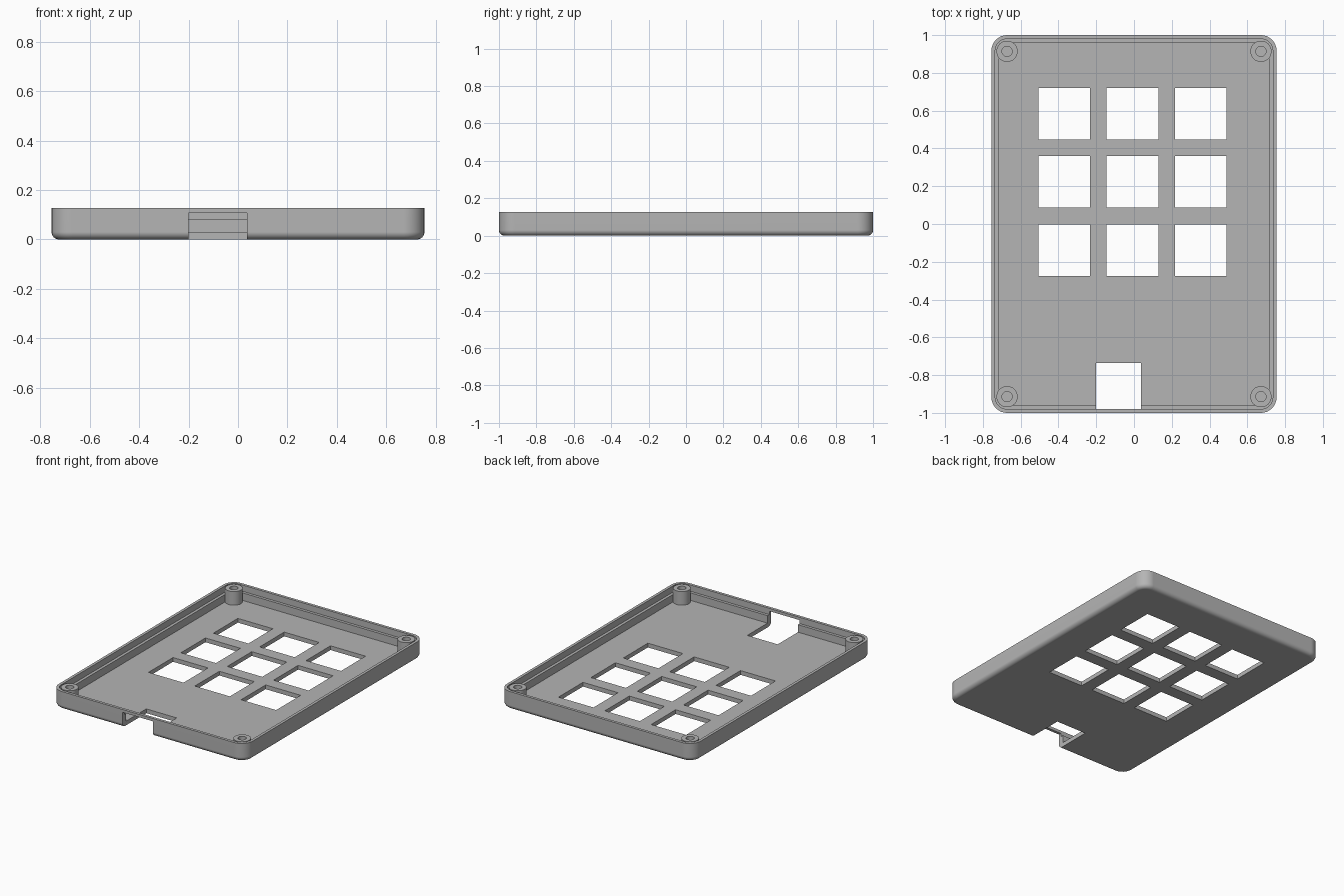
import bpy, bmesh
from math import sin, cos, pi

cube = bpy.data.objects.get("Cube")
if cube:
    bpy.data.objects.remove(cube, do_unlink=True)

HALF_X, HALF_Y, HEIGHT = 0.755, 1.0, 0.127
CORNER, FILLET, FLOOR, LEDGE = 0.083, 0.03, 0.03, 0.083
LIP, WALL = 0.02, 0.04

grey = bpy.data.materials.new("matte grey")
grey.use_nodes = True
colour = (0.46, 0.46, 0.46, 1)
grey.diffuse_color = colour
grey.node_tree.nodes["Principled BSDF"].inputs["Base Color"].default_value = colour


def add_object(name, bm):
    bmesh.ops.recalc_face_normals(bm, faces=bm.faces)
    mesh = bpy.data.meshes.new(name)
    bm.to_mesh(mesh)
    bm.free()
    mesh.materials.append(grey)
    obj = bpy.data.objects.new(name, mesh)
    bpy.context.collection.objects.link(obj)
    return obj


def bridge(bm, lower, upper):
    n = len(lower)
    for i in range(n):
        j = (i + 1) % n
        bm.faces.new((lower[i], lower[j], upper[j], upper[i]))


def rounded_ring(bm, inset, z, steps=8):
    r = CORNER - inset
    ring = []
    for quarter, (sx, sy) in enumerate([(1, 1), (-1, 1), (-1, -1), (1, -1)]):
        for k in range(steps + 1):
            a = (quarter + k / steps) * pi / 2
            ring.append(bm.verts.new((sx * (HALF_X - CORNER) + r * cos(a),
                                      sy * (HALF_Y - CORNER) + r * sin(a), z)))
    return ring


def smooth(obj):
    bpy.ops.object.select_all(action='DESELECT')
    obj.select_set(True)
    bpy.context.view_layer.objects.active = obj
    bpy.ops.object.shade_smooth_by_angle(angle=pi / 6)


# Tray shell: filleted base, outer wall, thin lip, ledge, inner wall, floor
profile = [(FILLET * (1 - sin(t * pi / 12)), FILLET * (1 - cos(t * pi / 12)))
           for t in range(7)]
profile += [(0, HEIGHT), (LIP, HEIGHT), (LIP, LEDGE), (WALL, LEDGE), (WALL, FLOOR)]
bm = bmesh.new()
rings = [rounded_ring(bm, inset, z) for inset, z in profile]
for lower, upper in zip(rings, rings[1:]):
    bridge(bm, lower, upper)
bm.faces.new(rings[0])
bm.faces.new(rings[-1])
tray = add_object("tray", bm)

# Cutters: nine square key openings and the cable notch
bm = bmesh.new()


def add_box(x0, x1, y0, y1, z0, z1):
    verts = bmesh.ops.create_cube(bm, size=1)["verts"]
    for v in verts:
        v.co = (x1 if v.co.x > 0 else x0,
                y1 if v.co.y > 0 else y0,
                z1 if v.co.z > 0 else z0)


KEY, PITCH = 0.1365, 0.361
for col in (-1, 0, 1):
    for row in (-1, 0, 1):
        x, y = -0.008 + col * PITCH, 0.223 + row * PITCH
        add_box(x - KEY, x + KEY, y - KEY, y + KEY, -0.1, 0.2)
add_box(-0.2, 0.037, -1.1, -0.735, -0.1, 0.107)
cutter = add_object("opening_cutter", bm)
cutter.hide_render = True

cut = tray.modifiers.new("openings", 'BOOLEAN')
cut.operation = 'DIFFERENCE'
cut.solver = 'EXACT'
cut.object = cutter
bpy.context.view_layer.update()
evaluated = tray.evaluated_get(bpy.context.evaluated_depsgraph_get())
cut_mesh = bpy.data.meshes.new_from_object(evaluated)
tray.modifiers.clear()
tray.data = cut_mesh
bpy.data.objects.remove(cutter, do_unlink=True)
smooth(tray)
weighted = tray.modifiers.new("flat face normals", 'WEIGHTED_NORMAL')
weighted.keep_sharp = True

# Hollow screw posts in the corners
for side, sx in (("left", 1), ("right", -1)):
    for end, sy in (("front", -1), ("back", 1)):
        bm = bmesh.new()
        section = [(0.056, FLOOR), (0.056, HEIGHT - 0.001),
                   (0.027, HEIGHT - 0.001), (0.027, FLOOR)]
        loops = [[bm.verts.new((r * cos(i * pi / 16), r * sin(i * pi / 16), z))
                  for i in range(32)] for r, z in section]
        for k in range(4):
            bridge(bm, loops[k], loops[(k + 1) % 4])
        post = add_object(f"{end}_{side}_screw_post", bm)
        post.location = (sx * (HALF_X - CORNER), sy * 0.914, 0)
        smooth(post)
